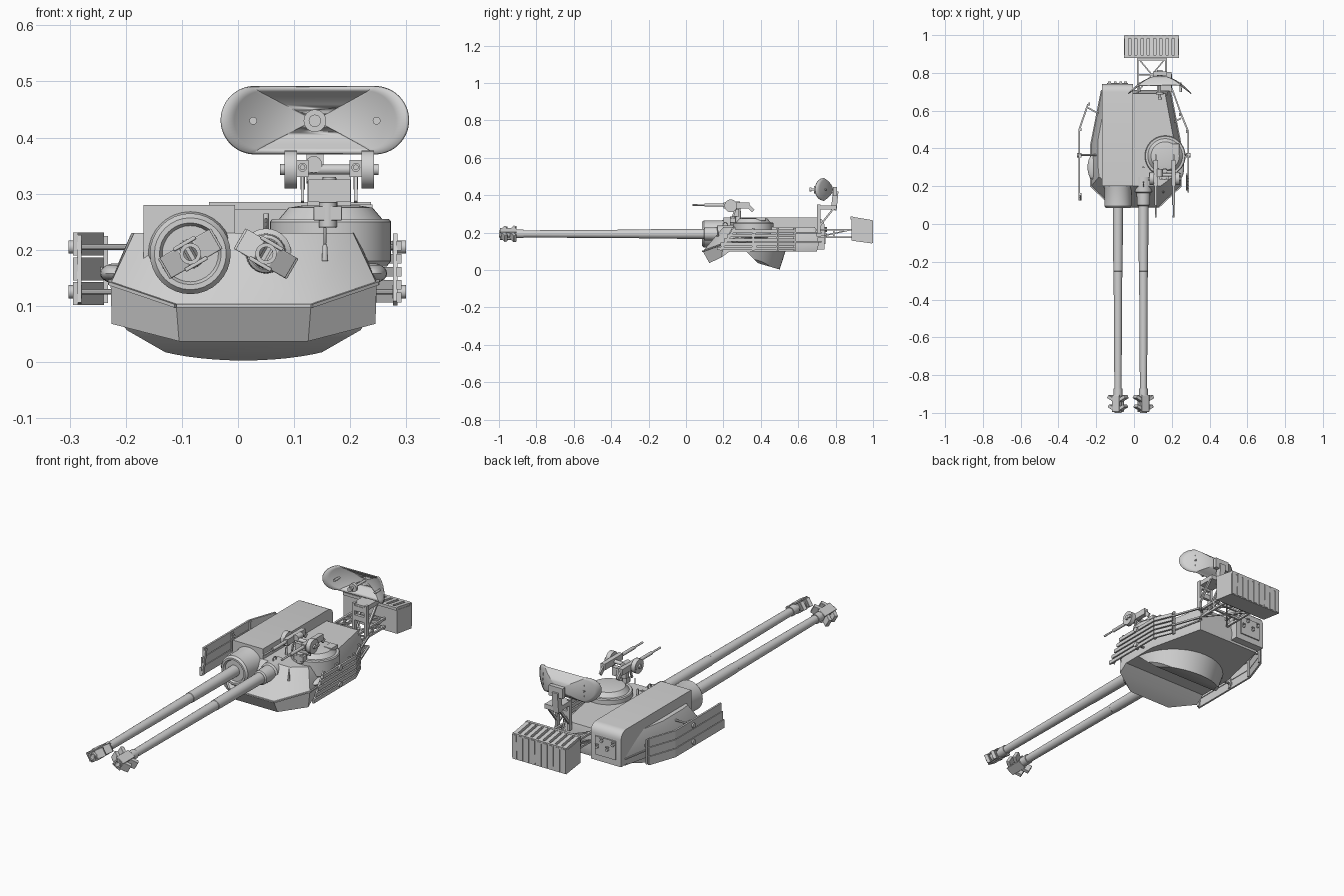
import bpy, bmesh, math
from mathutils import Vector, Matrix

cube = bpy.data.objects.get("Cube")
if cube:
    bpy.data.objects.remove(cube)

grey = bpy.data.materials.new("plain grey")
grey.use_nodes = True
COLOR = (0.64, 0.64, 0.64, 1)
grey.diffuse_color = COLOR
grey.node_tree.nodes["Principled BSDF"].inputs["Base Color"].default_value = COLOR


def finish(bm, name, bevel=0):
    bmesh.ops.recalc_face_normals(bm, faces=bm.faces)
    me = bpy.data.meshes.new(name)
    bm.to_mesh(me)
    bm.free()
    ob = bpy.data.objects.new(name, me)
    bpy.context.collection.objects.link(ob)
    me.materials.append(grey)
    if bevel:
        mod = ob.modifiers.new("bevel", "BEVEL")
        mod.width, mod.segments, mod.limit_method = bevel, 2, "ANGLE"
    bpy.ops.object.select_all(action="DESELECT")
    ob.select_set(True)
    bpy.context.view_layer.objects.active = ob
    bpy.ops.object.shade_smooth_by_angle(angle=math.radians(32))
    return ob


def box(bm, center, size, rot=None):
    m = Matrix.Translation(center) @ (rot or Matrix()) @ Matrix.Diagonal((*size, 1))
    bmesh.ops.create_cube(bm, size=1, matrix=m)


def beam(bm, a, b, width, height):
    a, b = Vector(a), Vector(b)
    rot = (b - a).to_track_quat("Y", "Z").to_matrix().to_4x4()
    box(bm, (a + b) / 2, (width, (b - a).length, height), rot)


def tube(bm, a, b, r1, r2=None, seg=24):
    a, b = Vector(a), Vector(b)
    m = Matrix.Translation((a + b) / 2) @ (b - a).to_track_quat("Z", "Y").to_matrix().to_4x4()
    bmesh.ops.create_cone(bm, cap_ends=True, segments=seg, radius1=r1,
                          radius2=r1 if r2 is None else r2, depth=(b - a).length, matrix=m)


def lathe(bm, origin, axis, profile, seg=32):
    """Chain of (distance, radius) steps revolved round an axis through origin."""
    q = Vector(axis).to_track_quat("Z", "Y")
    rings = [[bm.verts.new(Vector(origin) + q @ Vector(
        (r * math.cos(i * math.tau / seg), r * math.sin(i * math.tau / seg), d)))
        for i in range(seg)] for d, r in profile]
    for lo, hi in zip(rings, rings[1:]):
        for i in range(seg):
            bm.faces.new((lo[i - 1], lo[i], hi[i], hi[i - 1]))
    bm.faces.new(rings[0])
    bm.faces.new(rings[-1])


# Faceted turret body: three half outlines mirrored about the centre line
MID = 0.01
lower = [(.115, .125, .037), (.235, .19, .068), (.235, .235, .1), (.235, .42, .1), (.17, .7, .1)]
waist = [(.12, .09, .1), (.237, .2, .14), (.237, .27, .145), (.237, .42, .145), (.18, .71, .14)]
upper = [(.13, .2, .23), (.195, .25, .23), (.2, .3, .23), (.2, .45, .23), (.155, .69, .23)]
bm = bmesh.new()
rows = [[[bm.verts.new((MID + s * x, y, z)) for x, y, z in ring] for s in (1, -1)]
        for ring in (lower, waist, upper)]
for (la, lb), (ha, hb) in zip(rows, rows[1:]):
    for i in range(4):
        bm.faces.new((la[i], la[i + 1], ha[i + 1], ha[i]))
        bm.faces.new((lb[i], lb[i + 1], hb[i + 1], hb[i]))
    for i in (0, 4):
        bm.faces.new((la[i], ha[i], hb[i], lb[i]))
for a, b in (rows[0], rows[2]):
    for i in range(4):
        bm.faces.new((a[i], a[i + 1], b[i + 1], b[i]))
finish(bm, "turret_body")

# Raised seam strip around the waist
bm = bmesh.new()
for s in (1, -1):
    for p, q in zip(waist, waist[1:]):
        beam(bm, (MID + s * p[0], p[1], p[2]), (MID + s * q[0], q[1], q[2]), .01, .006)
beam(bm, (MID - .12, .09, .1), (MID + .12, .09, .1), .008, .006)
finish(bm, "waist_seam")

# Underside drum, sliced by slanted planes
bm = bmesh.new()
tube(bm, (MID, .3, 0), (MID, .3, .11), .2, .235, 48)
slices = [((0, .33, .09), (0, -.7, -.7)), ((0, .38, .038), (0, -.28, -.96))]
slices += [((MID + s * .165, .4, .032), (s * .5, 0, -.87)) for s in (1, -1)]
for point, normal in slices:
    cut = bmesh.ops.bisect_plane(bm, geom=bm.verts[:] + bm.edges[:] + bm.faces[:],
                                 plane_co=point, plane_no=normal, clear_outer=True)
    edges = [e for e in cut["geom_cut"] if isinstance(e, bmesh.types.BMEdge)]
    bmesh.ops.contextual_create(bm, geom=edges)
finish(bm, "underside_drum")

# Long housing behind the large gun, rounded along its rear top edge
bm = bmesh.new()
box(bm, (-.087, .47, .195), (.163, .54, .17))
rear = [e for e in bm.edges if all(v.co.y > .7 and v.co.z > .2 for v in e.verts)]
bmesh.ops.bevel(bm, geom=rear, offset=.04, segments=5, profile=.5, affect="EDGES")
finish(bm, "gun_housing")
bm = bmesh.new()
box(bm, (-.0875, .74, .185), (.11, .012, .09))
for x, z in ((-.13, .21), (-.1, .18), (-.07, .215), (-.045, .18)):
    tube(bm, (x, .74, z), (x, .755, z), .007, seg=12)
    box(bm, (x, .75, z + .012), (.014, .008, .005))
finish(bm, "housing_door")

# Guns: mantlet, stepped barrel and side-vented brake
GUN_Z = .193
guns = [("large", -.085, -30, [(-.24, .075), (-.2, .075), (-.19, .072), (-.095, .072), (-.085, .064),
                               (-.085, .055), (-.095, .05), (-.095, .028)]),
        ("small", .05, 30, [(-.25, .045), (-.17, .045), (-.165, .036), (-.1, .034), (-.095, .028)])]
for label, x, roll, mantlet in guns:
    bm = bmesh.new()
    lathe(bm, (x, 0, GUN_Z), (0, -1, 0), mantlet)
    finish(bm, label + "_mantlet")
    bm = bmesh.new()
    lathe(bm, (x, 0, GUN_Z), (0, -1, 0),
          [(-.12, .027), (.25, .0245), (.252, .023), (.87, .019), (.87, .023), (.91, .023), (.91, .019),
           (1, .019), (1, .012), (.93, .012)], 24)
    finish(bm, label + "_barrel")
    bm = bmesh.new()
    turn = Matrix.Rotation(math.radians(roll), 4, "Y")
    for s in (1, -1):
        for y, reach in ((-.925, .05), (-.972, .042)):
            local = Matrix.Rotation(math.radians(28 * s), 4, "Z")
            off = turn @ Vector((s * .029, 0, 0))
            box(bm, (x + off.x, y, GUN_Z + off.z), (reach, .018, .042), turn @ local)
        off = turn @ Vector((0, 0, s * .021))
        box(bm, (x + off.x, -.95, GUN_Z + off.z), (.045, .09, .007), turn)
    finish(bm, label + "_muzzle_brake", .002)

# Round commander hatch with periscope and small fittings
bm = bmesh.new()
lathe(bm, (.165, .36, 0), (0, 0, 1), [(.17, .1), (.18, .108), (.25, .108), (.255, .104),
                                     (.255, .092), (.275, .075), (.279, .05)], 40)
finish(bm, "hatch_cupola")
bm = bmesh.new()
box(bm, (.16, .25, .265), (.05, .03, .025))
tube(bm, (.16, .25, .24), (.16, .25, .285), .016, seg=16)
box(bm, (.22, .4, .272), (.04, .05, .018))
tube(bm, (.155, .17, .18), (.155, .17, .21), .006, .004, 10)
tube(bm, (.155, .17, .21), (.155, .17, .24), .0025, seg=8)
tube(bm, (.05, .3, .22), (.05, .3, .265), .005, seg=12)
finish(bm, "roof_fittings", .002)
bm = bmesh.new()
for s in (-1, 1):
    m = Matrix.Translation((MID + s * .228, .3, .158)) @ Matrix.Diagonal((.028, .065, .018, 1))
    bmesh.ops.create_uvsphere(bm, u_segments=20, v_segments=10, radius=1, matrix=m)
finish(bm, "side_pods")

# Twin light gun mount with drums
bm = bmesh.new()
tube(bm, (.163, .28, .25), (.163, .28, .33), .016, .012, 16)
box(bm, (.163, .27, .305), (.075, .025, .04))
tube(bm, (.08, .26, .343), (.25, .26, .343), .009, seg=16)
tube(bm, (.135, .25, .352), (.135, .29, .352), .015, seg=16)
for x, out in ((.115, -1), (.21, 1)):
    box(bm, (x, .27, .345), (.022, .14, .03))
    tube(bm, (x, .2, .347), (x, .1, .347), .008, seg=12)
    tube(bm, (x, .1, .347), (x, .035, .347), .004, .005, 12)
    tube(bm, (x + out * .01, .24, .343), (x + out * .032, .24, .343), .034)
    tube(bm, (x + out * .032, .24, .343), (x + out * .04, .24, .343), .01, seg=12)
    beam(bm, (x, .33, .345), (x, .36, .315), .008, .02)
    beam(bm, (x, .27, .34), (x, .25, .285), .006, .01)
finish(bm, "twin_light_guns")

# Curved rounded dish
DISH = Vector((.137, .785, .431))
HALF_W, RAD = .168, .061


def dish_point(s, i, n=64):
    a = math.tau * i / n
    x = RAD * math.cos(a) + math.copysign(HALF_W - RAD, math.cos(a) + 1e-6)
    x, z = x * s, RAD * math.sin(a) * s
    return DISH + Vector((x, -3.3 * x * x - 2.5 * z * z, z))


bm = bmesh.new()
rings = [[bm.verts.new(dish_point(s / 8, i)) for i in range(64)] for s in range(1, 9)]
for a, b in zip(rings, rings[1:]):
    for i in range(64):
        bm.faces.new((a[i - 1], a[i], b[i], b[i - 1]))
bm.faces.new(rings[0])
dish = finish(bm, "radar_dish")
solid = dish.modifiers.new("thickness", "SOLIDIFY")
solid.thickness = .005

# Dish feed, carrier and mast
bm = bmesh.new()
tube(bm, (.137, .79, .43), (.137, .67, .43), .006, seg=12)
tube(bm, (.137, .7, .43), (.137, .685, .43), .02)
tube(bm, (.137, .66, .43), (.137, .67, .43), .011, seg=16)
for x in (.027, .247):
    tube(bm, (x, .75, .43), (x, .7, .43), .004, .007, 12)
    beam(bm, (x, .742, .4), (x, .742, .46), .002, .003)
finish(bm, "dish_feed")
bm = bmesh.new()
box(bm, (.137, .797, .42), (.075, .02, .05))
beam(bm, (.137, .8, .42), (.137, .79, .32), .03, .03)
box(bm, (.16, .755, .335), (.075, .1, .022))
for x in (.13, .195):
    beam(bm, (x, .71, .2), (x, .71, .35), .012, .02)
    beam(bm, (x, .71, .23), (x, .79, .33), .01, .01)
for z in (.28, .325):
    box(bm, (.1625, .71, z), (.07, .015, .025))
finish(bm, "dish_mast")

# Rear stowage bin with slatted lid and faintly ribbed back
X0, X1 = -.052, .237
bm = bmesh.new()
corners = [(.885, .157), (.995, .142), (.996, .255), (.885, .273)]
ends = [[bm.verts.new((x, y, z)) for y, z in corners] for x in (X0, X1)]
for i in range(4):
    bm.faces.new((ends[0][i - 1], ends[0][i], ends[1][i], ends[1][i - 1]))
for e in ends:
    bm.faces.new(e)
for i in range(9):
    x = X0 + .012 + i * (X1 - X0 - .024) / 8
    beam(bm, (x, .885, .278), (x, .995, .26), .02, .014)
    beam(bm, (x, .996, .262), (x, .995, .145), .022, .007)
for y, z in ((.887, .278), (.99, .261)):
    box(bm, ((X0 + X1) / 2, y, z), (X1 - X0, .014, .014))
finish(bm, "rear_bin")

# Open frame carrying the bin
bm = bmesh.new()
for x in (.02, .17):
    for z in (.175, .215):
        beam(bm, (x, .68, z), (x, .89, z), .01, .01)
    beam(bm, (x, .7, .175), (x, .88, .215), .007, .007)
    beam(bm, (x, .79, .17), (x, .79, .22), .01, .01)
for z in (.175, .215):
    for y in (.79, .87):
        beam(bm, (.02, y, z), (.17, y, z), .01, .01)
    beam(bm, (.02, .7, z), (.17, .88, z), .007, .007)
    beam(bm, (.17, .7, z), (.02, .88, z), .007, .007)
finish(bm, "bin_frame")

# Side racks: bent rows of slats, uprights and arms to the body
racks = [("right", [(-.29, .12), (-.29, .5), (-.243, .635)], (.122, .166, .21), .041, .1, .025),
         ("left", [(.287, .17), (.287, .49), (.25, .58)], (.115, .138, .161, .184, .207), .017, .12, .08)]
for label, path, heights, tall, base, lean in racks:
    bm = bmesh.new()
    side = math.copysign(1, path[0][0])
    for z in heights:
        pts = [Vector((x, y, z)) for x, y in path]
        pts[0].y += lean * (z - base) / .1
        for a, b in zip(pts, pts[1:]):
            beam(bm, a, b, .009, tall)
    front = path[0][0] - side * .007
    beam(bm, (front, path[0][1] + .012, .105), (front, path[0][1] + .012 + lean, .225), .008, .014)
    for x, y in path[1:] + [(path[0][0], .36)]:
        beam(bm, (x - side * .007, y, .105), (x - side * .007, y, .225), .008, .014)
    for z in (.125, .205):
        tube(bm, (path[0][0] + side * .012, .365, z), (side * .19, .365, z), .005, seg=10)
        tube(bm, (path[0][0] + side * .012, .365, z), (path[0][0] - side * .012, .365, z), .012, seg=12)
    beam(bm, (path[2][0], path[2][1] - .02, .165), (side * .19, path[2][1] - .05, .165), .008, .008)
    finish(bm, label + "_side_rack")
bm = bmesh.new()
for z in (.15, .2):
    beam(bm, (.25, .58, z), (.2, .72, z), .008, .008)
    beam(bm, (.2, .72, z), (.16, .69, z), .008, .008)
finish(bm, "rear_rail")

# Lifting eye above the small gun
bm = bmesh.new()
for i in range(12):
    a, b = (math.tau * k / 12 for k in (i, i + 1))
    tube(bm, (.05, .21 + .012 * math.cos(a), .242 + .012 * math.sin(a)),
         (.05, .21 + .012 * math.cos(b), .242 + .012 * math.sin(b)), .003, seg=8)
finish(bm, "lifting_eye")
